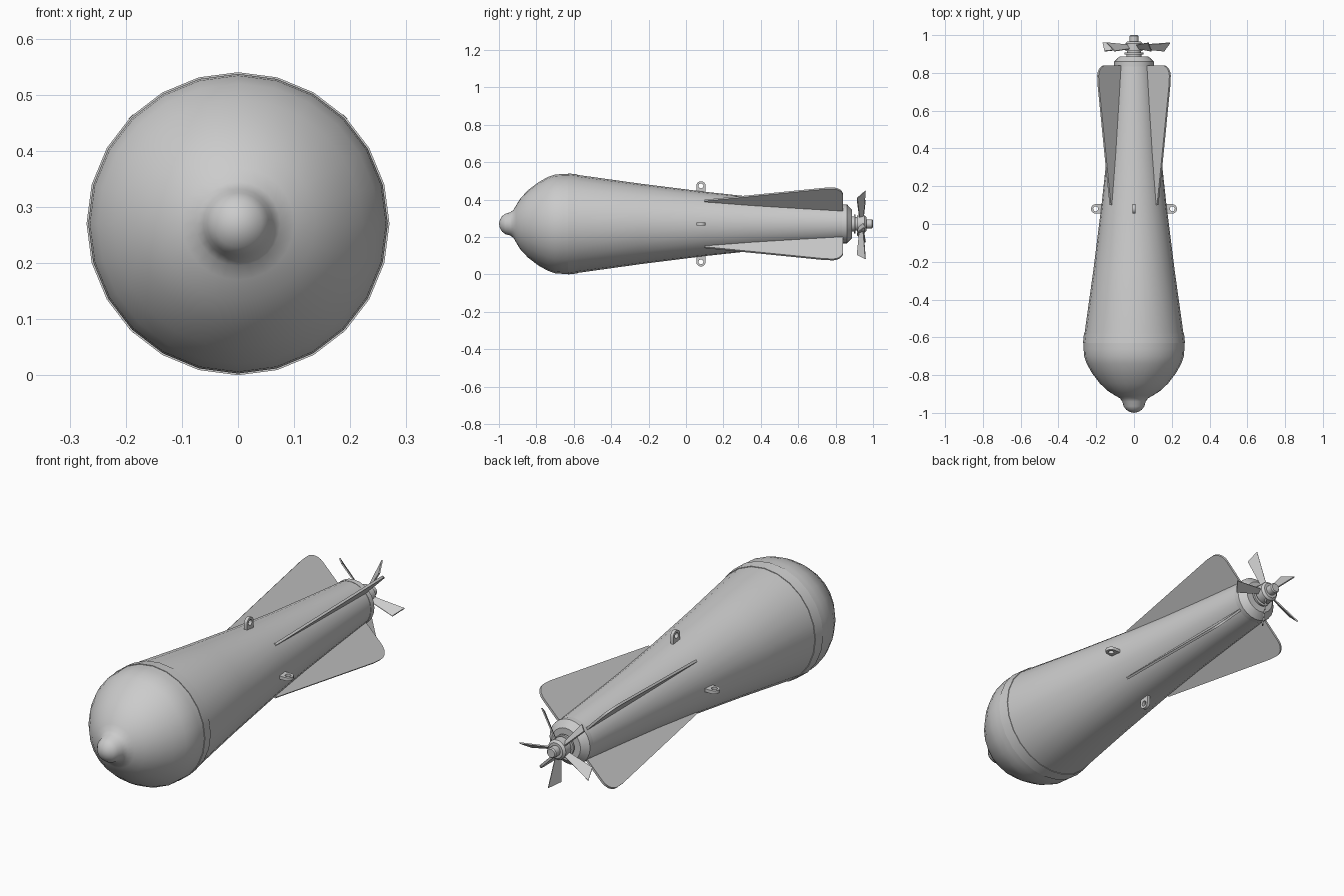
import bpy, bmesh
from math import sin, cos, pi, radians
from mathutils import Matrix, Vector

if "Cube" in bpy.data.objects:
    bpy.data.objects.remove(bpy.data.objects["Cube"])

AXIS_Z = 0.27


def finish(name, bm, angle=35):
    bmesh.ops.remove_doubles(bm, verts=bm.verts, dist=1e-5)
    bmesh.ops.recalc_face_normals(bm, faces=bm.faces)
    me = bpy.data.meshes.new(name)
    bm.to_mesh(me)
    bm.free()
    ob = bpy.data.objects.new(name, me)
    bpy.context.collection.objects.link(ob)
    ob.location.z = AXIS_Z
    bpy.ops.object.select_all(action='DESELECT')
    ob.select_set(True)
    bpy.context.view_layer.objects.active = ob
    bpy.ops.object.shade_smooth_by_angle(angle=radians(angle))
    return ob


def lathe(name, profile, sides=24, angle=35):
    """Revolve (y, radius) points around the y axis."""
    bm = bmesh.new()
    rings = [[bm.verts.new((r * cos(2 * pi * i / sides), y, r * sin(2 * pi * i / sides)))
              for i in range(sides)] if r > 0 else [bm.verts.new((0, y, 0))]
             for y, r in profile]
    for a, b in zip(rings, rings[1:]):
        for i in range(sides):
            j = (i + 1) % sides
            if len(a) == 1:
                bm.faces.new((a[0], b[i], b[j]))
            elif len(b) == 1:
                bm.faces.new((a[i], a[j], b[0]))
            else:
                bm.faces.new((a[i], a[j], b[j], b[i]))
    return finish(name, bm, angle)


def radial_plate(name, faces, thick, degrees):
    """Plate made of (y, radius) polygons, standing out from the axis."""
    bm = bmesh.new()
    for poly in faces:
        bm.faces.new([bm.verts.new((r, y, -thick / 2)) for y, r in poly])
    bmesh.ops.remove_doubles(bm, verts=bm.verts, dist=1e-5)
    ext = bmesh.ops.extrude_face_region(bm, geom=bm.faces[:])
    # keep the starting faces as the second cap
    top = [v for v in ext['geom'] if isinstance(v, bmesh.types.BMVert)]
    bmesh.ops.translate(bm, verts=top, vec=(0, 0, thick))
    bm.transform(Matrix.Rotation(radians(degrees), 4, 'Y'))
    return finish(name, bm)


# body: fuse nub, domed nose and tapering shell
lathe("nose", [(-1, 0), (-0.995, 0.022), (-0.983, 0.042), (-0.965, 0.055),
               (-0.94, 0.062), (-0.922, 0.075), (-0.908, 0.1), (-0.885, 0.137),
               (-0.845, 0.18), (-0.79, 0.222), (-0.74, 0.25), (-0.7, 0.264),
               (-0.66, 0.267), (-0.62, 0.267)], angle=60)
lathe("body_shell", [(-0.63, 0.264), (-0.58, 0.262), (-0.25, 0.216), (0.1, 0.172),
                     (0.35, 0.145), (0.6, 0.123), (0.84, 0.103), (0.84, 0)])
lathe("joint_band", [(-0.63, 0.255), (-0.63, 0.27), (-0.58, 0.265), (-0.58, 0.255)])

# tail collar and propeller hub
lathe("tail_collar", [(0.835, 0), (0.835, 0.105), (0.86, 0.105), (0.888, 0.075),
                      (0.888, 0.04), (0.897, 0.04), (0.897, 0.05), (0.907, 0.05),
                      (0.907, 0)], angle=25)
lathe("propeller_hub", [(0.9, 0), (0.9, 0.036), (0.915, 0.036), (0.915, 0.046),
                        (0.955, 0.046), (0.965, 0.036), (0.965, 0.024),
                        (0.995, 0.024), (1, 0.019), (1, 0)], sides=20, angle=25)

# four fins on the diagonals, rounded at the rear outer corner
corner = [(0.785 + 0.055 * sin(a), 0.215 + 0.055 * cos(a))
          for a in [i * pi / 12 for i in range(7)]]
fin = [(0.1, 0.15), (0.1, 0.178), (0.74, 0.268)] + corner + [(0.84, 0.08)]
for k in range(4):
    radial_plate(f"fin_{k + 1}", [fin], 0.011, 45 + 90 * k)

# four lifting lugs: half-round plates with an eye
N = 16
outer, inner = [], []
for i in range(N):
    a = 2 * pi * i / N
    c, s = cos(a), sin(a)
    if s >= -1e-6:
        o = (c, s)
    else:
        m = max(abs(c), abs(s))
        o = (c / m, 1.5 * s / m)
    outer.append((0.08 + 0.025 * o[0], 0.203 + 0.025 * o[1]))
    inner.append((0.08 + 0.013 * c, 0.203 + 0.013 * s))
lug = [[outer[i], outer[(i + 1) % N], inner[(i + 1) % N], inner[i]] for i in range(N)]
for k in range(4):
    radial_plate(f"lifting_lug_{k + 1}", lug, 0.015, 90 * k)

# five pitched propeller blades
pitch = radians(53)
for k in range(5):
    th = radians(-10 + 72 * k)
    rad = Vector((cos(th), 0, sin(th)))
    tan = Vector((-sin(th), 0, cos(th)))
    chord = tan * cos(pitch) + Vector((0, 1, 0)) * sin(pitch)
    nrm = rad.cross(chord)
    bm = bmesh.new()
    caps = []
    for side in (-0.003, 0.003):
        caps.append([bm.verts.new(Vector((0, 0.938, 0)) + rad * r + chord * c + nrm * side)
                     for r, c in ((0.03, -0.012), (0.165, -0.029), (0.192, 0.027), (0.03, 0.012))])
    bm.faces.new(caps[0])
    bm.faces.new(caps[1])
    for i in range(4):
        j = (i + 1) % 4
        bm.faces.new((caps[0][i], caps[0][j], caps[1][j], caps[1][i]))
    finish(f"propeller_blade_{k + 1}", bm)
